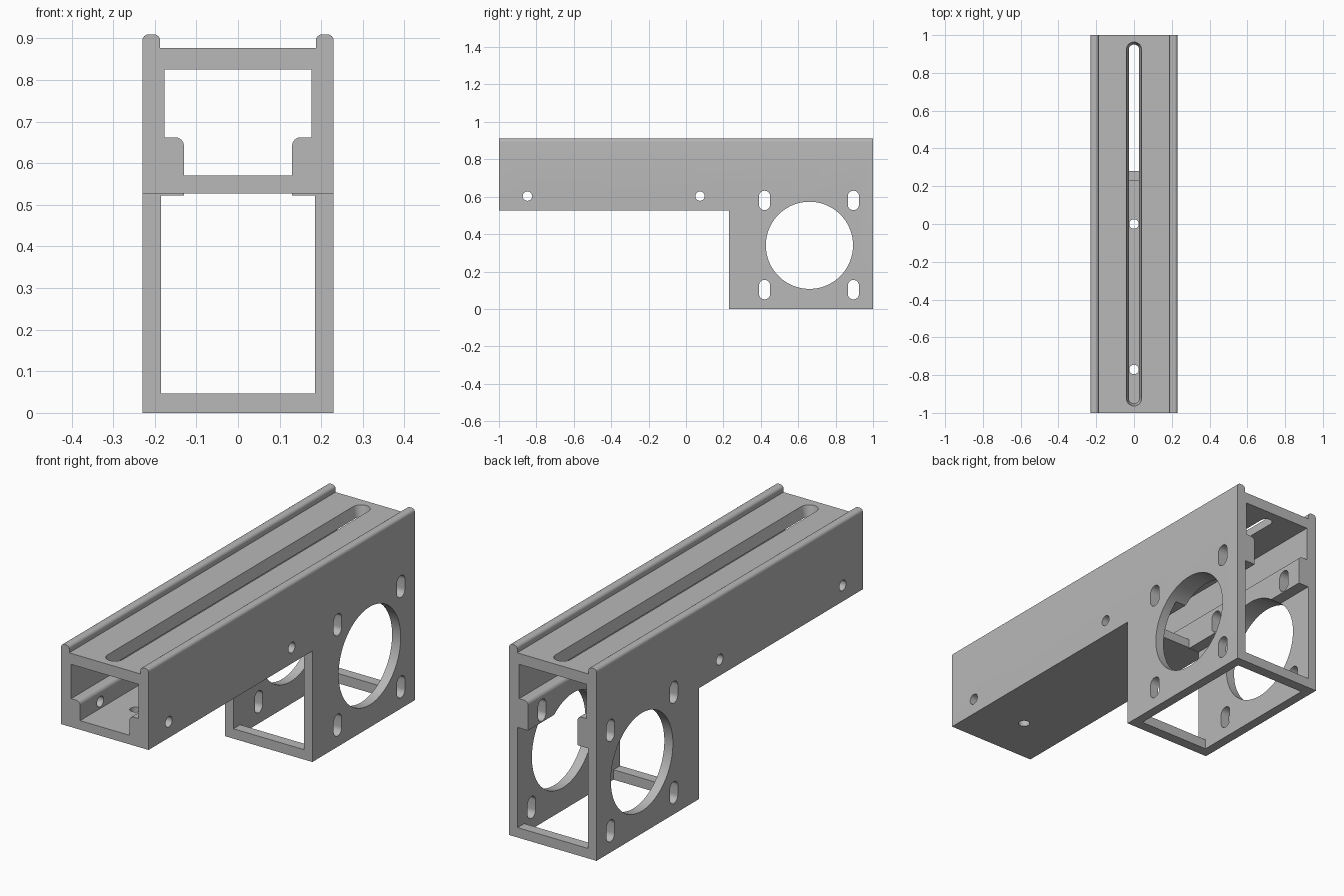
import bpy, bmesh
from math import pi, sin, cos, radians

if "Cube" in bpy.data.objects:
    bpy.data.objects.remove(bpy.data.objects["Cube"])

grey = bpy.data.materials.new("plain grey")
grey.use_nodes = True
COLOR = (0.48, 0.48, 0.48, 1)
grey.diffuse_color = COLOR
grey.node_tree.nodes["Principled BSDF"].inputs["Base Color"].default_value = COLOR


def arc(cx, cy, r, a0, a1, n=6):
    steps = [radians(a0 + (a1 - a0) * i / n) for i in range(n + 1)]
    return [(cx + r * cos(a), cy + r * sin(a)) for a in steps]


def stadium(cx, cy, r, half):
    """Slot outline, long in its second axis; half is the reach to its tip."""
    d = half - r
    return arc(cx, cy + d, r, 0, 180, 16) + arc(cx, cy - d, r, 180, 360, 16)


def circle(cx, cy, r, n=64):
    return arc(cx, cy, r, 0, 360, n)[:-1]


def mirrored(right):
    return right + [(-x, z) for x, z in reversed(right)]


PLACE = {"x": lambda a, b, t: (t, a, b),
         "y": lambda a, b, t: (a, t, b),
         "z": lambda a, b, t: (a, b, t)}


def prism(name, axis, loop, t0, t1, end_loop=None):
    bm = bmesh.new()
    first = [bm.verts.new(PLACE[axis](a, b, t0)) for a, b in loop]
    last = [bm.verts.new(PLACE[axis](a, b, t1)) for a, b in end_loop or loop]
    bm.faces.new(first)
    bm.faces.new(last)
    n = len(first)
    for i in range(n):
        j = (i + 1) % n
        bm.faces.new((first[i], first[j], last[j], last[i]))
    bmesh.ops.recalc_face_normals(bm, faces=bm.faces)
    mesh = bpy.data.meshes.new(name)
    bm.to_mesh(mesh)
    bm.free()
    ob = bpy.data.objects.new(name, mesh)
    bpy.context.collection.objects.link(ob)
    return ob


def rect(a0, a1, b0, b1):
    return [(a0, b0), (a1, b0), (a1, b1), (a0, b1)]


# Solid body with two rounded rails along the top
body = prism("motor_bracket_beam", "y", mirrored(
    [(0.23, 0)] + arc(0.214, 0.894, 0.016, 0, 90)
    + arc(0.203, 0.894, 0.016, 90, 180) + [(0.187, 0.877)]), -1, 1)
body.data.materials.append(grey)

cutters = [
    # Space under the front arm
    prism("arm_clearance", "x", rect(-1.2, 0.23, -0.2, 0.527), -0.5, 0.5),
    # Upper channel with a rounded ledge on each side
    prism("upper_channel", "y", mirrored(
        [(0.13, 0.57)] + arc(0.15, 0.642, 0.02, 180, 90)
        + [(0.177, 0.662), (0.177, 0.825)]), -1.2, 1.2),
    # Lower box interior, open to front and back
    prism("lower_channel", "y", rect(-0.185, 0.185, 0.047, 0.523), 0.1, 1.2),
    # Channel floor stops where the lower box begins
    prism("floor_opening", "z", rect(-0.13, 0.13, 0.23, 1.2), 0.5, 0.6),
    # Open bottom between two cross bars
    prism("bottom_opening", "z", rect(-0.185, 0.185, 0.28, 0.95), -0.2, 0.1),
    # Tapered slot in the top plate
    prism("top_slot", "z", stadium(0, 0, 0.025, 0.948), 0.825 - 0.01, 0.877 + 0.01,
          stadium(0, 0, 0.043, 0.966)),
    # Large round opening through both side walls
    prism("round_opening", "x", circle(0.66, 0.34, 0.233, 96), -0.5, 0.5),
]
# Mounting slots around the round opening
for y in (0.42, 0.895):
    for z in (0.58, 0.103):
        cutters.append(prism("mounting_slot", "x", stadium(y, z, 0.03, 0.052), -0.5, 0.5))
# Small cross holes and floor holes
for y in (-0.848, 0.075):
    cutters.append(prism("side_hole", "x", circle(y, 0.603, 0.025, 32), -0.5, 0.5))
for y in (-0.77, 0):
    cutters.append(prism("floor_hole", "z", circle(0, y, 0.025, 32), 0.45, 0.65))

bpy.ops.object.select_all(action="DESELECT")
bpy.context.view_layer.objects.active = body
body.select_set(True)
for cutter in cutters:
    cutter.hide_render = True
    mod = body.modifiers.new("cut", "BOOLEAN")
    mod.operation = "DIFFERENCE"
    mod.solver = "EXACT"
    mod.object = cutter
    bpy.ops.object.modifier_apply(modifier=mod.name)
    bpy.data.objects.remove(cutter)

# Smooth the rounded parts, keep the edges crisp
bpy.ops.object.shade_smooth_by_angle(angle=radians(30))
